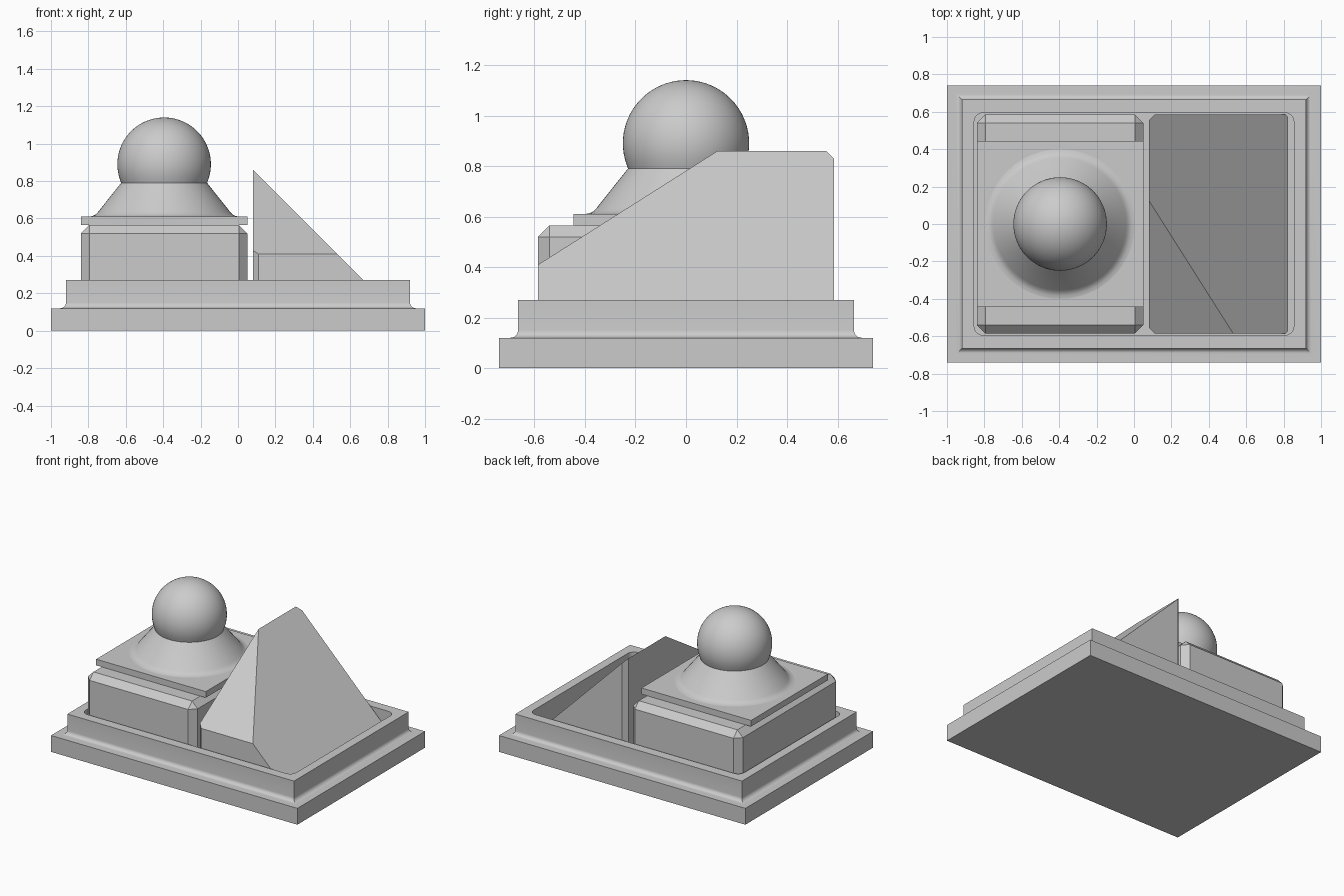
import bpy, bmesh, math
from mathutils import Vector

if "Cube" in bpy.data.objects:
    bpy.data.objects.remove(bpy.data.objects["Cube"])

GREY = (0.6, 0.6, 0.6, 1)
mat = bpy.data.materials.new("light grey")
mat.use_nodes = True
mat.diffuse_color = GREY
mat.node_tree.nodes["Principled BSDF"].inputs["Base Color"].default_value = GREY


def finish(name, bm, smooth=False):
    bmesh.ops.recalc_face_normals(bm, faces=bm.faces)
    mesh = bpy.data.meshes.new(name)
    bm.to_mesh(mesh)
    bm.free()
    mesh.materials.append(mat)
    obj = bpy.data.objects.new(name, mesh)
    bpy.context.collection.objects.link(obj)
    if smooth:
        shade(obj)
    return obj


def shade(obj):
    bpy.ops.object.select_all(action="DESELECT")
    obj.select_set(True)
    bpy.context.view_layer.objects.active = obj
    bpy.ops.object.shade_smooth_by_angle(angle=math.radians(30))


def box(x0, x1, y, z0, z1):
    """Box symmetric in y."""
    bm = bmesh.new()
    bmesh.ops.create_cube(bm, size=1)
    for v in bm.verts:
        v.co = ((x0 + x1) / 2 + v.co.x * (x1 - x0), v.co.y * 2 * y,
                (z0 + z1) / 2 + v.co.z * (z1 - z0))
    return bm


def bevel(bm, width, segments=1, vertical_only=False):
    edges = [e for e in bm.edges if not vertical_only
             or abs(e.verts[0].co.z - e.verts[1].co.z) > 0.01]
    bmesh.ops.bevel(bm, geom=edges, offset=width, segments=segments,
                    profile=0.5, affect="EDGES")


def slice_off(bm, point, normal):
    cut = bmesh.ops.bisect_plane(bm, geom=bm.verts[:] + bm.edges[:] + bm.faces[:],
                                 plane_co=point, plane_no=Vector(normal).normalized(),
                                 clear_outer=True)
    rim = [e for e in cut["geom_cut"] if isinstance(e, bmesh.types.BMEdge)]
    bmesh.ops.contextual_create(bm, geom=rim)


# Stepped base with a coved upper tier, lofted from rectangles (half x, half y, z)
R = 0.03
steps = [(1, 0.74, 0), (1, 0.74, 0.12)]
for i in range(7):
    a = math.pi / 2 * i / 6
    out = R * (1 - math.sin(a))
    steps.append((0.92 + out, 0.665 + out, 0.12 + R * (1 - math.cos(a))))
steps.append((0.92, 0.665, 0.27))
bm = bmesh.new()
rings = [[bm.verts.new((sx * x, sy * y, z))
          for sx, sy in ((-1, -1), (1, -1), (1, 1), (-1, 1))] for x, y, z in steps]
for low, high in zip(rings, rings[1:]):
    for i in range(4):
        j = (i + 1) % 4
        bm.faces.new((low[i], low[j], high[j], high[i]))
bm.faces.new(rings[0])
bm.faces.new(rings[-1])
base = finish("stepped_base", bm)

# Rounded pocket sunk into the base
bm = box(-0.855, 0.855, 0.595, 0.12, 0.5)
bevel(bm, 0.05, 6, vertical_only=True)
cutter = finish("pocket_cutter", bm)
cutter.hide_render = True
mod = base.modifiers.new("pocket", "BOOLEAN")
mod.operation, mod.solver, mod.object = "DIFFERENCE", "EXACT", cutter
bpy.context.view_layer.objects.active = base
bpy.ops.object.modifier_apply(modifier=mod.name)
bpy.data.objects.remove(cutter)
shade(base)

# Chamfered block and the flat plate on it
bm = box(-0.84, 0.05, 0.585, 0.12, 0.565)
bevel(bm, 0.045)
finish("chamfered_block", bm)
finish("top_plate", box(-0.84, 0.05, 0.445, 0.565, 0.61))

# Wedge: chamfered box trimmed by two slopes
bm = box(0.08, 0.84, 0.585, 0.12, 0.95)
bevel(bm, 0.03, vertical_only=True)
slice_off(bm, (0.94, 0, 0), (1, 0, 1))
slice_off(bm, (0, -0.585, 0.41), (0, -0.634, 1))
finish("sloped_wedge", bm)

# Ball on a flared neck, spun as one profile
ball_r, ball_z = 0.25, 0.89
profile = [(0.40, 0.61), (0.383, 0.613), (0.367, 0.621), (0.354, 0.634), (0.23, 0.79)]
start = math.asin((0.79 - ball_z) / ball_r)
for i in range(1, 25):
    a = start + (math.pi / 2 - start) * i / 24
    profile.append((ball_r * math.cos(a), ball_z + ball_r * math.sin(a)))
bm = bmesh.new()
verts = [bm.verts.new((r, 0, z)) for r, z in profile]
edges = [bm.edges.new(p) for p in zip(verts, verts[1:])]
bmesh.ops.spin(bm, geom=verts + edges, cent=(0, 0, 0), axis=(0, 0, 1),
               angle=math.tau, steps=64)
bmesh.ops.remove_doubles(bm, verts=bm.verts, dist=0.0005)
bmesh.ops.translate(bm, verts=bm.verts, vec=(-0.395, 0, 0))
finish("ball_and_neck", bm, smooth=True)
